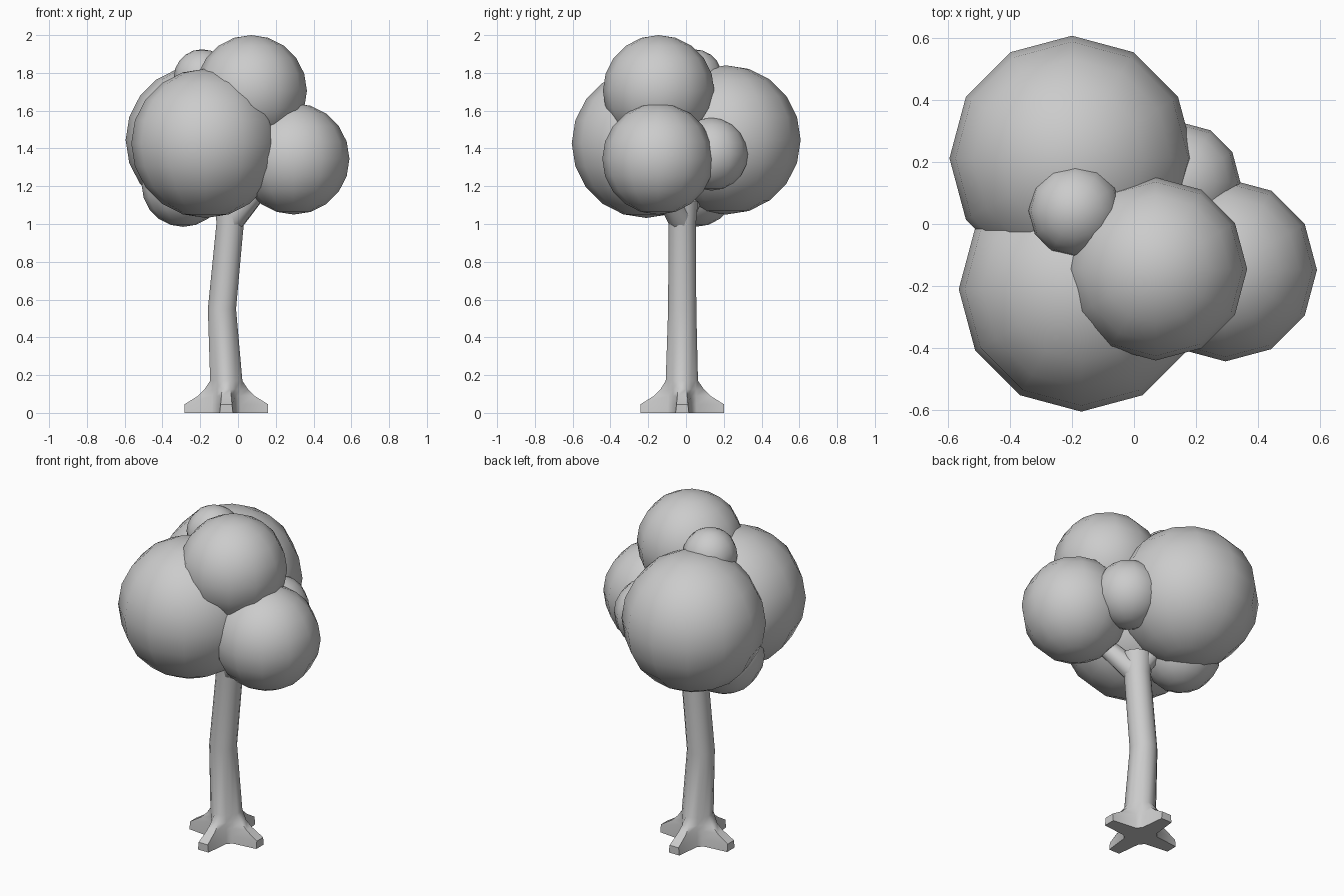
import bpy, bmesh, math
from mathutils import Vector

if "Cube" in bpy.data.objects:
    bpy.data.objects.remove(bpy.data.objects["Cube"])


def finish(name, bm, angle):
    bmesh.ops.recalc_face_normals(bm, faces=bm.faces)
    me = bpy.data.meshes.new(name)
    bm.to_mesh(me)
    bm.free()
    ob = bpy.data.objects.new(name, me)
    bpy.context.collection.objects.link(ob)
    bpy.ops.object.select_all(action='DESELECT')
    ob.select_set(True)
    bpy.context.view_layer.objects.active = ob
    bpy.ops.object.shade_smooth_by_angle(angle=math.radians(angle))
    return ob


def loft(bm, rings):
    loops = [[bm.verts.new(p) for p in ring] for ring in rings]
    n = len(loops[0])
    for a, b in zip(loops, loops[1:]):
        for i in range(n):
            j = (i + 1) % n
            bm.faces.new((a[i], a[j], b[j], b[i]))
    bm.faces.new(loops[0][::-1])
    bm.faces.new(loops[-1])


# Trunk ring: four root lobes (reach, half width) with valleys of a given radius
def trunk_ring(cx, cy, z, reach, half, valley):
    pts = []
    for q in range(4):
        t = q * math.pi / 2
        local = [(reach, -half), (reach, half)]
        for d in (33.75, 56.25):
            a = math.radians(d)
            local.append((valley * math.cos(a), valley * math.sin(a)))
        for x, y in local:
            pts.append((cx + x * math.cos(t) - y * math.sin(t),
                        cy + x * math.sin(t) + y * math.cos(t), z))
    return pts


def round_ring(cx, cy, z, r):
    a = math.radians(11.25)
    return trunk_ring(cx, cy, z, r * math.cos(a), r * math.sin(a), r)


# Trunk with four flared roots
bm = bmesh.new()
loft(bm, [
    trunk_ring(-0.062, -0.02, 0.00, 0.222, 0.035, 0.092),
    trunk_ring(-0.062, -0.02, 0.045, 0.222, 0.030, 0.090),
    trunk_ring(-0.062, -0.02, 0.09, 0.150, 0.026, 0.088),
    trunk_ring(-0.062, -0.02, 0.125, 0.115, 0.022, 0.087),
    round_ring(-0.062, -0.022, 0.17, 0.087),
    round_ring(-0.085, -0.02, 0.55, 0.076),
    round_ring(-0.042, -0.02, 1.00, 0.074),
    round_ring(-0.035, -0.02, 1.12, 0.085),
])
finish("trunk", bm, 50)


# Branches forking into the foliage
def branch(name, a, b, r1, r2):
    a, b = Vector(a), Vector(b)
    q = (b - a).to_track_quat('Z', 'Y')
    bm = bmesh.new()
    rings = []
    for c, r in ((a, r1), (b, r2)):
        rings.append([c + q @ Vector((r * math.cos(i * math.pi / 4),
                                      r * math.sin(i * math.pi / 4), 0)) for i in range(8)])
    loft(bm, rings)
    finish(name, bm, 50)


branch("right_branch", (-0.03, -0.025, 1.02), (0.12, -0.13, 1.19), 0.068, 0.05)
branch("left_branch", (-0.04, -0.02, 1.04), (-0.17, 0.08, 1.25), 0.065, 0.05)

# Foliage balls
foliage = {
    "front_foliage": (-0.17, -0.21, 1.427, 0.395),
    "back_foliage": (-0.20, 0.212, 1.445, 0.395),
    "top_foliage": (0.07, -0.145, 1.705, 0.295),
    "right_foliage": (0.295, -0.148, 1.345, 0.295),
    "small_top_foliage": (-0.19, 0.043, 1.775, 0.15),
    "small_back_foliage": (0.15, 0.135, 1.37, 0.193),
    "small_low_foliage": (-0.29, 0.05, 1.205, 0.22),
}
for name, (x, y, z, r) in foliage.items():
    bm = bmesh.new()
    bmesh.ops.create_uvsphere(bm, u_segments=12, v_segments=10, radius=r)
    bmesh.ops.translate(bm, verts=bm.verts, vec=(x, y, z))
    finish(name, bm, 60)
